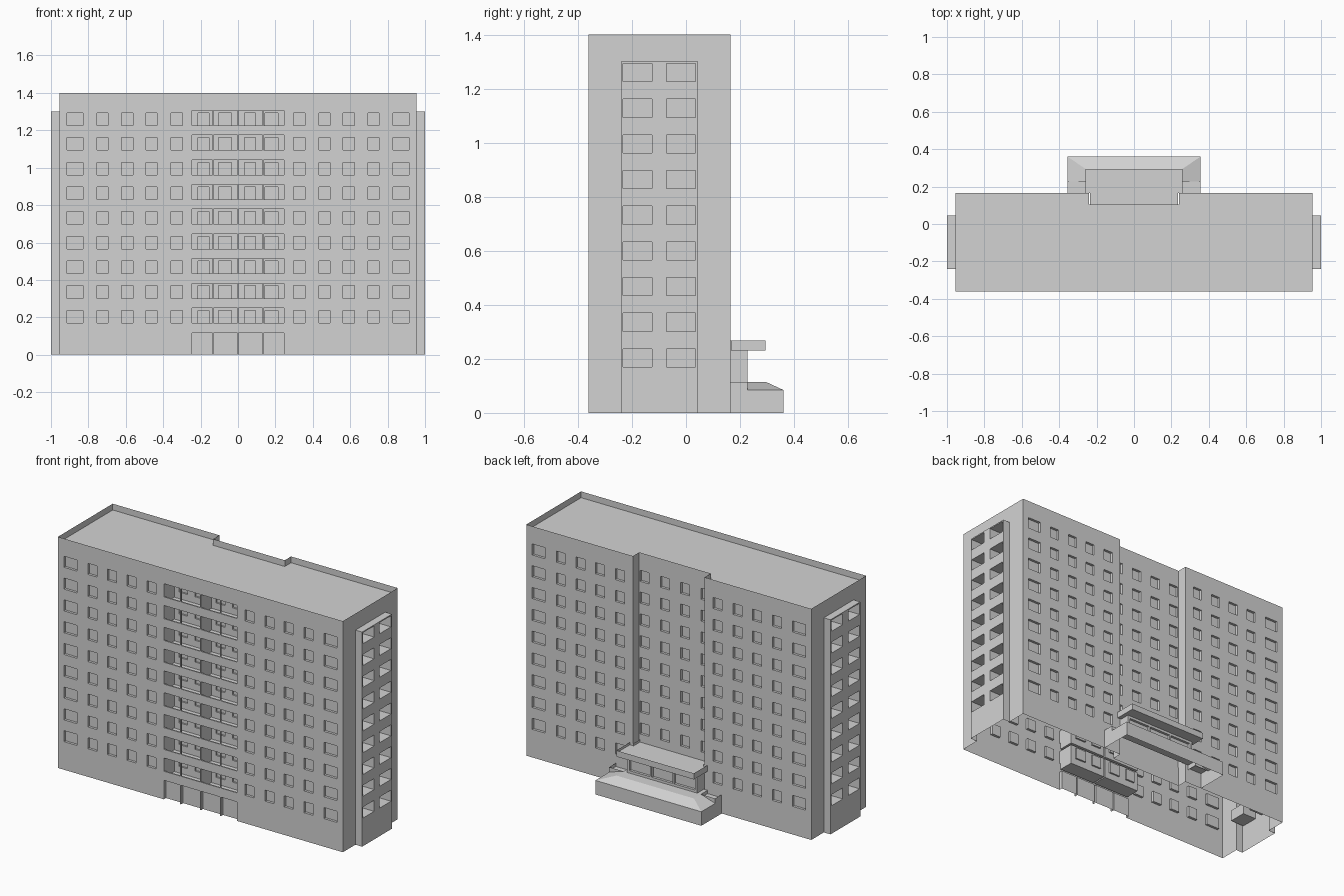
import bpy, bmesh
from mathutils import Vector

cube = bpy.data.objects.get("Cube")
if cube:
    bpy.data.objects.remove(cube, do_unlink=True)

grey = bpy.data.materials.new("concrete_grey")
grey.use_nodes = True
colour = (0.65, 0.65, 0.65, 1)
grey.diffuse_color = colour
grey.node_tree.nodes["Principled BSDF"].inputs["Base Color"].default_value = colour

# Overall dimensions
W, FRONT, BACK, TOP = 0.955, -0.36, 0.165, 1.4
NOTCH_X, NOTCH_Y = 0.24, 0.105
BAY_X, BAY_Y0, BAY_Y1, BAY_TOP = 1.0, -0.24, 0.045, 1.3
BALC, BALC_BACK = 0.245, -0.26
PITCH, FLOORS = 0.132, 9
ROWS = [(0.17 + PITCH * k, 0.237 + PITCH * k) for k in range(FLOORS)]
WING_COLS = [(0.298, 0.358), (0.432, 0.492), (0.562, 0.622), (0.694, 0.754), (0.828, 0.915)]


def finish(name, bm):
    mesh = bpy.data.meshes.new(name)
    bm.to_mesh(mesh)
    bm.free()
    mesh.materials.append(grey)
    obj = bpy.data.objects.new(name, mesh)
    bpy.context.collection.objects.link(obj)
    return obj


def face(bm, pts):
    return bm.faces.new([bm.verts.new(p) for p in pts])


def panel(bm, start, end, z0, z1, cols=(), rows=(), depth=0.015, back=True):
    """Wall from start to end, outside on the right, with recessed openings."""
    a, b = Vector((*start, 0)), Vector((*end, 0))
    length = (b - a).length
    u = (b - a).normalized()
    inward = Vector((-u.y, u.x, 0)) * depth
    us = [0, *[v for c in sorted(cols) for v in c], length]
    zs = [z0, *[v for r in rows for v in r], z1]

    def at(s, z):
        return a + u * s + Vector((0, 0, z))

    for i in range(len(us) - 1):
        for j in range(len(zs) - 1):
            if us[i + 1] - us[i] < 1e-5 or zs[j + 1] - zs[j] < 1e-5:
                continue
            lo, hi = us[i:i + 2], zs[j:j + 2]
            ring = [at(lo[0], hi[0]), at(lo[1], hi[0]), at(lo[1], hi[1]), at(lo[0], hi[1])]
            if not (i % 2 and j % 2):
                face(bm, ring)
                continue
            inner = [p + inward for p in ring]
            for k in range(4):
                if k == 0 and hi[0] < 1e-5:
                    continue
                n = (k + 1) % 4
                face(bm, [ring[k], ring[n], inner[n], inner[k]])
            if back:
                face(bm, inner)


def tray(bm, outline, z0, z1, rim, sink, underside=False):
    """Prism over an outline, its top sunk inside a raised rim."""
    for k, p in enumerate(outline):
        q = outline[(k + 1) % len(outline)]
        if z0 < z1:
            face(bm, [(*p, z0), (*q, z0), (*q, z1), (*p, z1)])
    if underside:
        face(bm, [(*p, z0) for p in reversed(outline)])
    top = face(bm, [(*p, z1) for p in outline])
    bm.normal_update()
    bmesh.ops.inset_region(bm, faces=[top], thickness=rim, use_even_offset=True)
    bmesh.ops.inset_region(bm, faces=[top], thickness=0, depth=-sink)


def shifted(cols, origin, sign=1):
    return [tuple(sorted((sign * c[0] + origin, sign * c[1] + origin))) for c in cols]


# Front walls either side of the balconies
bm = bmesh.new()
panel(bm, (-W, FRONT), (-BALC, FRONT), 0, TOP, shifted(WING_COLS, W, -1), ROWS)
panel(bm, (BALC, FRONT), (W, FRONT), 0, TOP, shifted(WING_COLS, -BALC), ROWS)
finish("front_walls", bm)

# Back walls and the recessed centre
bm = bmesh.new()
panel(bm, (W, BACK), (NOTCH_X, BACK), 0, TOP, shifted(WING_COLS, W, -1), ROWS)
panel(bm, (-NOTCH_X, BACK), (-W, BACK), 0, TOP, shifted(WING_COLS, -NOTCH_X), ROWS)
panel(bm, (NOTCH_X, BACK), (NOTCH_X, NOTCH_Y), 0, TOP)
panel(bm, (-NOTCH_X, NOTCH_Y), (-NOTCH_X, BACK), 0, TOP)
centre = [(x - 0.03, x + 0.03) for x in (-0.204, -0.068, 0.068, 0.204)]
panel(bm, (NOTCH_X, NOTCH_Y), (-NOTCH_X, NOTCH_Y), 0, TOP, shifted(centre, NOTCH_X), ROWS[1:])
finish("back_walls", bm)

# Side walls with projecting loggia bays
for s, label in ((1, "left"), (-1, "right")):
    def side(bm, p, q, *args, **kw):
        if s < 0:
            p, q = (-q[0], q[1]), (-p[0], p[1])
        panel(bm, p, q, *args, **kw)

    bm = bmesh.new()
    side(bm, (W, FRONT), (W, BAY_Y0), 0, TOP)
    side(bm, (W, BAY_Y1), (W, BACK), 0, TOP)
    side(bm, (W, BAY_Y0), (W, BAY_Y1), BAY_TOP, TOP)
    finish(label + "_side_wall", bm)

    bm = bmesh.new()
    openings = [(0.007, 0.115), (0.168, 0.276)]
    if s < 0:
        openings = shifted(openings, BAY_Y1 - BAY_Y0, -1)
    side(bm, (BAY_X, BAY_Y0), (BAY_X, BAY_Y1), 0, BAY_TOP, openings, ROWS, depth=0.09)
    side(bm, (W, BAY_Y0), (BAY_X, BAY_Y0), 0, BAY_TOP)
    side(bm, (BAY_X, BAY_Y1), (W, BAY_Y1), 0, BAY_TOP)
    lid = [(s * W, BAY_Y0), (s * BAY_X, BAY_Y0), (s * BAY_X, BAY_Y1), (s * W, BAY_Y1)]
    face(bm, [(*p, BAY_TOP) for p in lid[::s]])
    finish(label + "_side_bay", bm)

# Balcony front grid: parapets and thin posts
bm = bmesh.new()
bays = shifted([(-BALC, -0.137), (-0.13, -0.004), (0.004, 0.13), (0.137, BALC)], BALC)
gaps = [(0.17 + PITCH * k, 0.25 + PITCH * k) for k in range(FLOORS)]
panel(bm, (-BALC, FRONT), (BALC, FRONT), 0.14, TOP, bays, gaps, depth=0.008, back=False)
panel(bm, (-BALC, FRONT), (BALC, FRONT), 0, 0.14, bays, [(0, 0.115)], depth=0.02)
finish("balcony_fronts", bm)

# Balcony rooms: two per floor with a dividing wall
bm = bmesh.new()
y = FRONT + 0.008
for low, high in gaps:
    floor = low - 0.04
    for x0, x1 in ((-BALC, -0.004), (0.004, BALC)):
        w = x1 - x0
        panel(bm, (x0, y), (x1, y), floor, high, [(0, w)], [(floor, high)],
              depth=BALC_BACK - y, back=False)
        panel(bm, (x0, BALC_BACK), (x1, BALC_BACK), floor, high,
              [(0.03, 0.09), (0.14, 0.21)], [(low, high - 0.013)], depth=0.01)
finish("balcony_rooms", bm)

# Roof with parapet
half = [(W, FRONT), (W, BACK), (NOTCH_X, BACK), (NOTCH_X, NOTCH_Y)]
outline = half + [(-px, py) for px, py in reversed(half)]
bm = bmesh.new()
tray(bm, outline, TOP, TOP, 0.035, 0.038)
finish("roof", bm)

# Entrance base with hipped skirt roof
OX, OY, IX, IY, SPLIT, EAVE, RIDGE = 0.355, 0.36, 0.26, 0.295, 0.228, 0.085, 0.115
bm = bmesh.new()
panel(bm, (OX, OY), (-OX, OY), 0, EAVE)
face(bm, [(OX, OY, EAVE), (-OX, OY, EAVE), (-IX, IY, RIDGE), (IX, IY, RIDGE)])
face(bm, [(-IX, BACK, RIDGE), (IX, BACK, RIDGE), (IX, IY, RIDGE), (-IX, IY, RIDGE)])
for s in (1, -1):
    slope = [(OX, SPLIT, EAVE), (OX, OY, EAVE), (IX, IY, RIDGE), (IX, SPLIT, RIDGE)]
    wall = [(OX, SPLIT, 0), (OX, OY, 0), (OX, OY, EAVE), (OX, SPLIT, EAVE)]
    wing_wall = [(OX, BACK, 0), (OX, SPLIT, 0), (OX, SPLIT, EAVE), (OX, BACK, EAVE)]
    for pts in (slope, wall, wing_wall):
        face(bm, [(s * px, py, pz) for px, py, pz in pts[::s]])
    well = [(IX, BACK), (OX, BACK), (OX, SPLIT), (IX, SPLIT)]
    tray(bm, [(s * px, py) for px, py in well[::s]], EAVE, RIDGE, 0.012, 0.02)
finish("entrance_base", bm)

# Glazed entrance lobby
bm = bmesh.new()
LX = 0.235
panes = shifted([(-0.22, -0.08), (-0.07, 0.07), (0.08, 0.22)], LX)
panel(bm, (LX, SPLIT), (-LX, SPLIT), RIDGE, 0.23, panes, [(0.13, 0.215)])
panel(bm, (LX, NOTCH_Y), (LX, SPLIT), RIDGE, 0.23)
panel(bm, (-LX, SPLIT), (-LX, NOTCH_Y), RIDGE, 0.23)
finish("entrance_lobby", bm)

# Canopy slab with raised rim
half = [(LX, NOTCH_Y), (LX, BACK + 0.001), (IX, BACK + 0.001), (IX, IY)]
outline = half + [(-px, py) for px, py in reversed(half)]
bm = bmesh.new()
tray(bm, outline, 0.23, 0.267, 0.012, 0.015, underside=True)
finish("entrance_canopy", bm)
